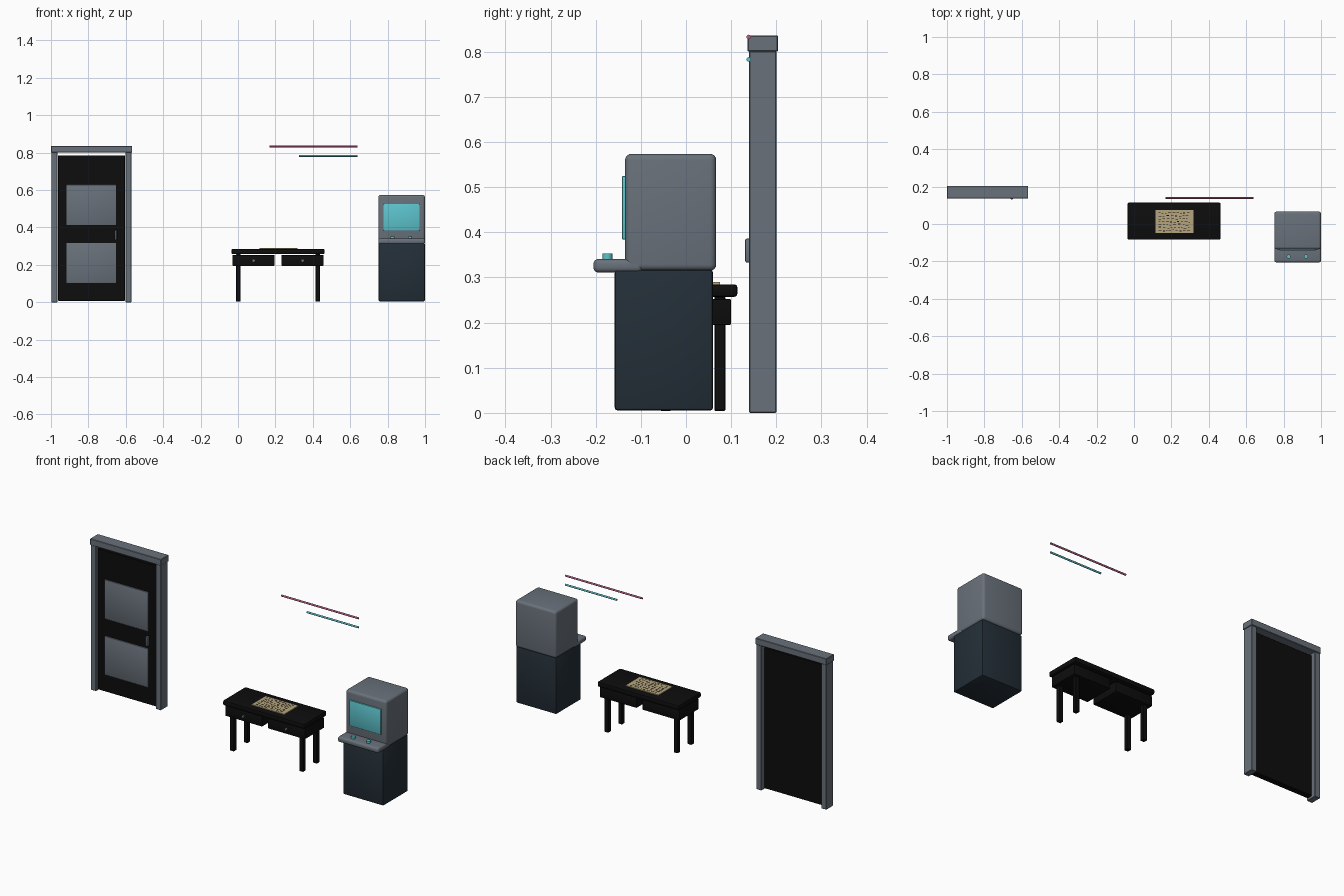
import bpy, math, random

if "Cube" in bpy.data.objects:
    bpy.data.objects.remove(bpy.data.objects["Cube"])

random.seed(4)


def material(name, r, g, b):
    m = bpy.data.materials.new(name)
    m.diffuse_color = (r, g, b, 1)
    m.use_nodes = True
    m.node_tree.nodes["Principled BSDF"].inputs["Base Color"].default_value = m.diffuse_color
    return m


GREY = material("slate_grey", 0.14, 0.165, 0.195)
BLACK = material("near_black", 0.004, 0.004, 0.004)
NAVY = material("dark_navy", 0.017, 0.028, 0.039)
TEAL = material("bright_teal", 0.11, 0.55, 0.61)
PINK = material("neon_pink", 0.50, 0.12, 0.25)
PAPER = material("old_paper", 0.47, 0.38, 0.21)


def finish(ob, name, mat):
    ob.name = name
    ob.data.materials.append(mat)
    bpy.ops.object.shade_smooth_by_angle(angle=math.radians(35))
    return ob


def box(name, mat, x, y, z, bevel=0.0, segments=2):
    """Box from (min, max) ranges, with optional rounded edges."""
    mid = [(r[0] + r[1]) / 2 for r in (x, y, z)]
    bpy.ops.mesh.primitive_cube_add(size=1, location=mid)
    ob = bpy.context.object
    ob.scale = [r[1] - r[0] for r in (x, y, z)]
    bpy.ops.object.transform_apply(location=False, rotation=False, scale=True)
    if bevel:
        mod = ob.modifiers.new("rounded_edges", "BEVEL")
        mod.width, mod.segments = bevel, segments
        bpy.ops.object.modifier_apply(modifier=mod.name)
    return finish(ob, name, mat)


def rod(name, mat, loc, radius, length, rot=(0, 0, 0), sides=16):
    bpy.ops.mesh.primitive_cylinder_add(vertices=sides, radius=radius, depth=length,
                                        location=loc, rotation=rot)
    return finish(bpy.context.object, name, mat)


# Door: frame, slab, raised panels and handle
box("door_post_left", GREY, (-0.998, -0.966), (0.14, 0.2), (0, 0.802), 0.002, 1)
box("door_post_right", GREY, (-0.601, -0.569), (0.14, 0.2), (0, 0.802), 0.002, 1)
box("door_header", GREY, (-1.0, -0.566), (0.136, 0.204), (0.801, 0.836), 0.002, 1)
box("door_slab", BLACK, (-0.962, -0.605), (0.15, 0.182), (0.008, 0.786), 0.002, 1)
for name, z in (("door_panel_lower", (0.103, 0.317)), ("door_panel_upper", (0.412, 0.629))):
    box(name, GREY, (-0.918, -0.651), (0.143, 0.152), z, 0.003)
box("door_handle", GREY, (-0.66, -0.648), (0.131, 0.152), (0.333, 0.386), 0.004)

# Desk: top, four legs, two drawers with knobs
CX, CY = 0.214, 0.015
box("desk_top", BLACK, (CX - 0.249, CX + 0.249), (CY - 0.099, CY + 0.099),
    (0.257, 0.285), 0.007)
for sx in (-1, 1):
    for sy in (-1, 1):
        x, y = CX + sx * 0.212, CY + sy * 0.06
        box("desk_leg", BLACK, (x - 0.012, x + 0.012), (y - 0.012, y + 0.012),
            (0.004, 0.258), 0.002, 1)
    x = CX + sx * 0.131
    box("desk_drawer", BLACK, (x - 0.113, x + 0.113), (CY - 0.085, CY + 0.085),
        (0.195, 0.252), 0.003)
    rod("drawer_knob", GREY, (x, CY - 0.088, 0.223), 0.007, 0.01, (math.pi / 2, 0, 0))

# Paper on the desk with rows of wavy ink dashes
box("paper_sheet", PAPER, (0.116, 0.317), (-0.049, 0.075), (0.284, 0.2895))
for row in range(7):
    x = 0.132
    while x < 0.295:
        w = random.uniform(0.008, 0.016)
        y = 0.06 - row * 0.0158 + 0.003 * math.sin(x * 70 + row)
        box("ink_dash", BLACK, (x, x + w), (y - 0.0016, y + 0.0016), (0.289, 0.2902))
        x += w + random.uniform(0.005, 0.012)

# Floating neon tubes
for name, mat, x0, z in (("neon_tube_pink", PINK, 0.168, 0.833),
                         ("neon_tube_teal", TEAL, 0.325, 0.783)):
    rod(name, mat, ((x0 + 0.64) / 2, 0.139, z), 0.005, 0.64 - x0, (0, math.pi / 2, 0), 12)

# Arcade cabinet: base, hood, control shelf, screen and buttons
box("cabinet_base", NAVY, (0.751, 0.999), (-0.158, 0.06), (0.005, 0.317), 0.007)
box("cabinet_hood", GREY, (0.75, 1.0), (-0.135, 0.067), (0.315, 0.574), 0.014, 4)
box("control_shelf", GREY, (0.75, 1.0), (-0.205, -0.096), (0.311, 0.341), 0.011, 4)
box("screen", TEAL, (0.778, 0.971), (-0.142, -0.132), (0.384, 0.525), 0.003)
for x in (0.827, 0.92):
    rod("button", TEAL, (x, -0.174, 0.346), 0.011, 0.014)
